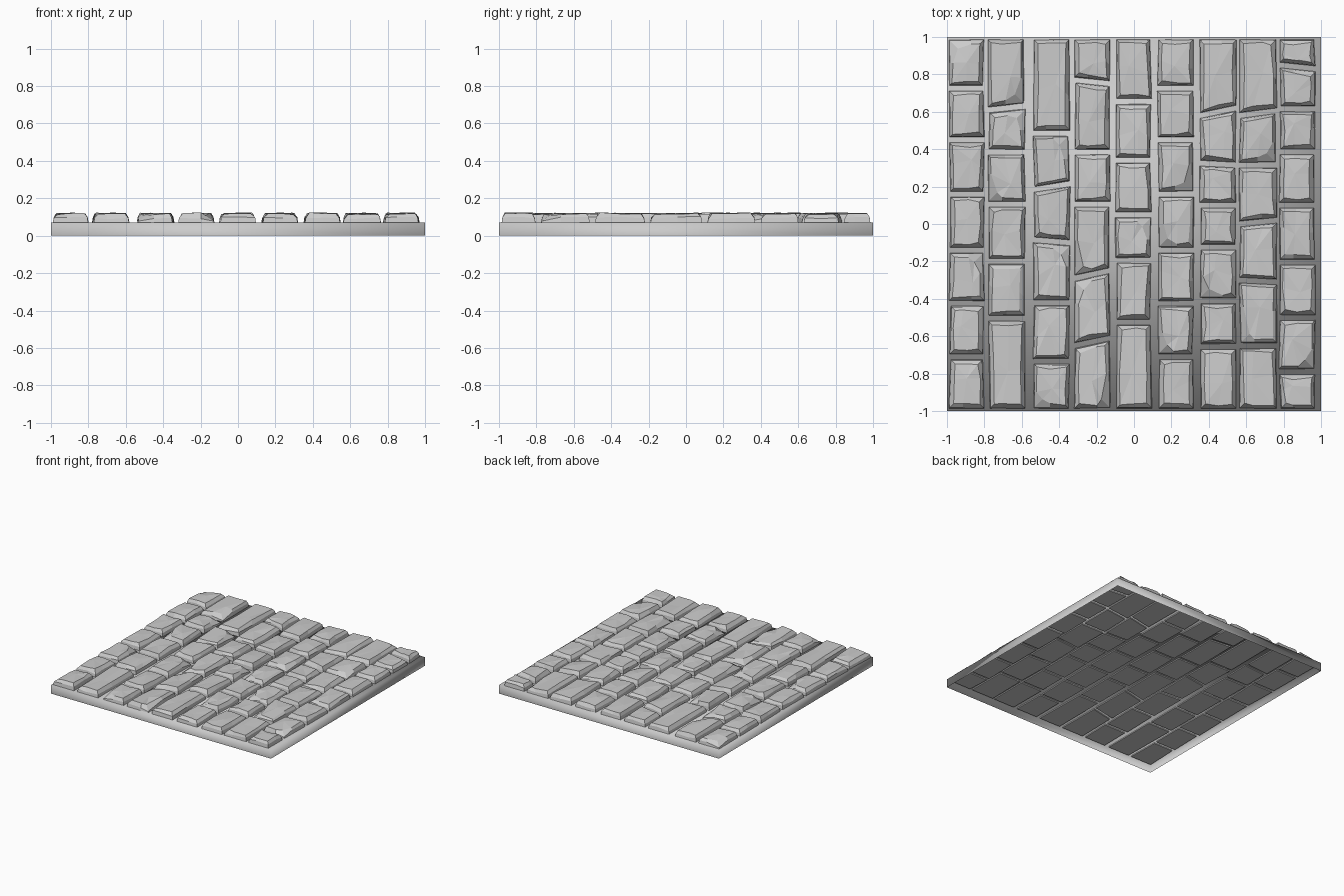
import bpy, bmesh, random
from mathutils import Vector

if "Cube" in bpy.data.objects:
    bpy.data.objects.remove(bpy.data.objects["Cube"])

random.seed(7)
SLAB_TOP = 0.07
STONE_BOTTOM = 0.06


def make_object(name, bm, smooth=False):
    bmesh.ops.recalc_face_normals(bm, faces=bm.faces)
    mesh = bpy.data.meshes.new(name)
    bm.to_mesh(mesh)
    bm.free()
    for p in mesh.polygons:
        p.use_smooth = smooth
    obj = bpy.data.objects.new(name, mesh)
    bpy.context.collection.objects.link(obj)
    return obj


# Mortar slab: a shallow tray, open underneath
bm = bmesh.new()
bmesh.ops.create_cube(bm, size=1)
for v in bm.verts:
    v.co = (v.co.x * 2, v.co.y * 2, (v.co.z + 0.5) * SLAB_TOP)
bm.faces.ensure_lookup_table()
bottom = min(bm.faces, key=lambda f: f.calc_center_median().z)
bm.faces.remove(bottom)
slab = make_object("mortar_slab", bm, smooth=True)
# keep the normals facing outwards on the open tray
if max(slab.data.polygons, key=lambda p: p.center.z).normal.z < 0:
    slab.data.flip_normals()


# One chipped stone: low wall, bevelled rim, faceted top
def add_stone(bm, corners):
    ring = []
    for i in range(4):
        a, b = Vector(corners[i]), Vector(corners[(i + 1) % 4])
        ring += [a, a.lerp(b, random.uniform(0.35, 0.65))]
    centre = sum(ring, Vector((0, 0))) / 8
    chip = random.choice([0, 2, 4, 6]) if random.random() < 0.35 else -1
    tilt = Vector((random.uniform(-0.03, 0.03), random.uniform(-0.02, 0.02)))

    def inset(p, d):
        r = p - centre
        return p - Vector((min(d, abs(r.x)) * (r.x > 0.03) - min(d, abs(r.x)) * (r.x < -0.03),
                           min(d, abs(r.y)) * (r.y > 0.03) - min(d, abs(r.y)) * (r.y < -0.03)))

    def top_z(p):
        return min(0.124, 0.117 + tilt.dot(p - centre) + random.uniform(-0.004, 0.004))

    levels = [[], [], []]
    for i, p in enumerate(ring):
        rim_z = random.uniform(0.088, 0.102)
        d = random.uniform(0.015, 0.03)
        z = top_z(p)
        if i == chip:
            rim_z, d, z = 0.078, 0.05, 0.108
        levels[0].append(bm.verts.new((p.x, p.y, STONE_BOTTOM)))
        q = inset(p, 0.006)
        levels[1].append(bm.verts.new((q.x, q.y, rim_z)))
        q = inset(p, d)
        levels[2].append(bm.verts.new((q.x, q.y, z)))
    bm.faces.new(levels[0][::-1])
    for low, high in zip(levels, levels[1:]):
        for i in range(8):
            j = (i + 1) % 8
            bm.faces.new((low[i], low[j], high[j], high[i]))
    # off-centre peak makes the split facets on top
    peak = centre + Vector((random.uniform(-0.03, 0.03), random.uniform(-0.04, 0.04)))
    tip = bm.verts.new((peak.x, peak.y, random.uniform(0.115, 0.124)))
    for i in range(8):
        bm.faces.new((levels[2][i], levels[2][(i + 1) % 8], tip))


# Columns: left x, right x, joints from back to front (pairs are slanted joints)
regular = [0.725, 0.45, 0.16, -0.14, -0.425, -0.71]
columns = [
    (-0.99, -0.80, regular),
    (-0.78, -0.58, [(0.61, 0.63), 0.385, 0.105, -0.20, -0.505]),
    (-0.54, -0.34, [0.485, (0.185, 0.215), (-0.085, -0.10), -0.42, -0.735]),
    (-0.32, -0.125, [(0.77, 0.75), 0.385, 0.105, (-0.29, -0.25), (-0.65, -0.61)]),
    (-0.10, 0.095, [0.655, 0.342, 0.05, -0.195, -0.525]),
    (0.125, 0.32, regular),
    (0.35, 0.55, [(0.58, 0.62), (0.325, 0.315), 0.10, -0.125, -0.41, -0.655]),
    (0.56, 0.765, [(0.58, 0.605), 0.315, (0.0, 0.02), (-0.30, -0.31), -0.65]),
    (0.775, 0.97, [(0.85, 0.83), 0.615, 0.385, 0.10, -0.205, -0.50, -0.79]),
]

for n, (x0, x1, joints) in enumerate(columns):
    bm = bmesh.new()
    cuts = [1.0] + joints + [-1.0]
    cuts = [c if isinstance(c, tuple) else (c, c) for c in cuts]
    for back, front in zip(cuts, cuts[1:]):
        def jit():
            return random.uniform(-0.006, 0.006)
        gap = 0.013
        xa, xb = x0 + 0.003, x1 - 0.003
        add_stone(bm, [
            (xa + jit(), front[0] + gap), (xb + jit(), front[1] + gap),
            (xb + jit(), back[1] - gap), (xa + jit(), back[0] - gap)])
    make_object(f"stone_column_{n + 1}", bm)
